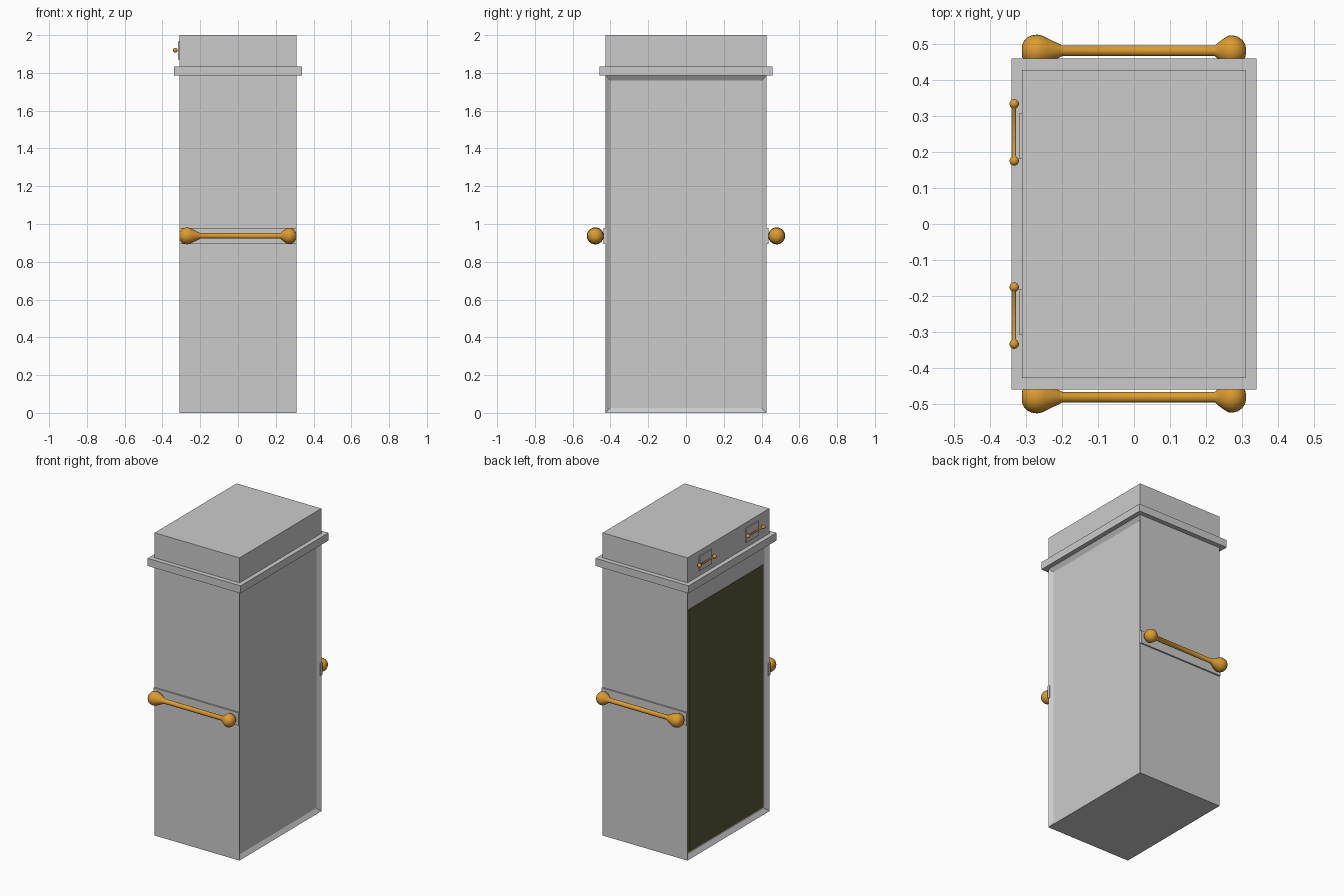
import bpy, bmesh, math
from mathutils import Matrix, Vector

if "Cube" in bpy.data.objects:
    bpy.data.objects.remove(bpy.data.objects["Cube"])


def material(name, color):
    m = bpy.data.materials.new(name)
    m.diffuse_color = (*color, 1)
    m.use_nodes = True
    m.node_tree.nodes["Principled BSDF"].inputs["Base Color"].default_value = m.diffuse_color
    return m


gold = material("brass", (0.72, 0.33, 0.03))
olive = material("dark_olive", (0.10, 0.095, 0.04))


def add_object(name, bm, mat=None):
    bmesh.ops.recalc_face_normals(bm, faces=bm.faces[:])
    me = bpy.data.meshes.new(name)
    bm.to_mesh(me)
    bm.free()
    ob = bpy.data.objects.new(name, me)
    bpy.context.collection.objects.link(ob)
    if mat:
        me.materials.append(mat)
    return ob


def box_mesh(lo, hi):
    lo, hi = Vector(lo), Vector(hi)
    bm = bmesh.new()
    bmesh.ops.create_cube(bm, size=1, matrix=Matrix.Translation((lo + hi) / 2)
                          @ Matrix.Diagonal((*(hi - lo), 1)))
    return bm


def box(name, lo, hi, mat=None):
    return add_object(name, box_mesh(lo, hi), mat)


def handle(name, profile, location, turn=0):
    """Revolve (position along axis, radius) points about the X axis."""
    bm = bmesh.new()
    verts = [bm.verts.new((x, 0, r)) for x, r in profile]
    edges = [bm.edges.new(p) for p in zip(verts, verts[1:])]
    bmesh.ops.spin(bm, geom=verts + edges, cent=(0, 0, 0), axis=(1, 0, 0),
                   angle=2 * math.pi, steps=24)
    bmesh.ops.remove_doubles(bm, verts=bm.verts[:], dist=1e-5)
    ob = add_object(name, bm, gold)
    ob.location = location
    ob.rotation_euler.z = turn
    bpy.ops.object.select_all(action='DESELECT')
    ob.select_set(True)
    bpy.context.view_layer.objects.active = ob
    bpy.ops.object.shade_smooth_by_angle(angle=math.radians(50))


# Cabinet body with a framed recess on both broad sides
bm = box_mesh((-0.31, -0.427, 0), (0.31, 0.427, 1.785))
bm.normal_update()
for f in [f for f in bm.faces if abs(f.normal.x) > 0.9]:
    bmesh.ops.inset_region(bm, faces=[f], thickness=0.037, depth=0)
    bmesh.ops.translate(bm, verts=f.verts[:], vec=(-math.copysign(0.018, f.normal.x), 0, 0))
add_object("cabinet_body", bm)

# Dark panel lining the left recess
box("dark_panel", (-0.294, -0.39, 0.037), (-0.29, 0.39, 1.64), olive)

# Collar and top box
box("collar", (-0.34, -0.458, 1.785), (0.34, 0.458, 1.835))
box("top_box", (-0.31, -0.427, 1.835), (0.31, 0.427, 2.0))

# Large bone-shaped rails with backing strips, front and back
rail = [(-0.31, 0), (-0.31, 0.016), (-0.305, 0.027), (-0.295, 0.038), (-0.282, 0.043),
        (-0.268, 0.045), (-0.254, 0.042), (-0.24, 0.035), (-0.205, 0.018), (-0.2, 0.015),
        (0.225, 0.015), (0.232, 0.022), (0.25, 0.035), (0.262, 0.042), (0.274, 0.043),
        (0.288, 0.039), (0.3, 0.03), (0.308, 0.018), (0.31, 0.01), (0.31, 0)]
for s, side in ((-1, "front"), (1, "back")):
    y0, y1 = sorted((s * 0.42, s * 0.437))
    box(side + "_rail_strip", (-0.31, y0, 0.895), (0.31, y1, 0.98))
    handle(side + "_rail", rail, (0, s * 0.48, 0.937))

# Small drawer pulls and their plates on the left of the top box
ball = [(0.079 + 0.013 * math.cos(a), 0.013 * math.sin(a))
        for a in [math.radians(d) for d in range(0, 151, 15)]]
ball[0] = (0.092, 0)
pull = ball + [(0.066, 0.005)]
pull += [(-x, r) for x, r in reversed(pull)]
for s, side in ((-1, "front"), (1, "back")):
    y0, y1 = sorted((s * 0.18, s * 0.308))
    box(side + "_pull_plate", (-0.317, y0, 1.87), (-0.305, y1, 1.965))
    handle(side + "_pull", pull, (-0.332, s * 0.254, 1.92), math.pi / 2)
